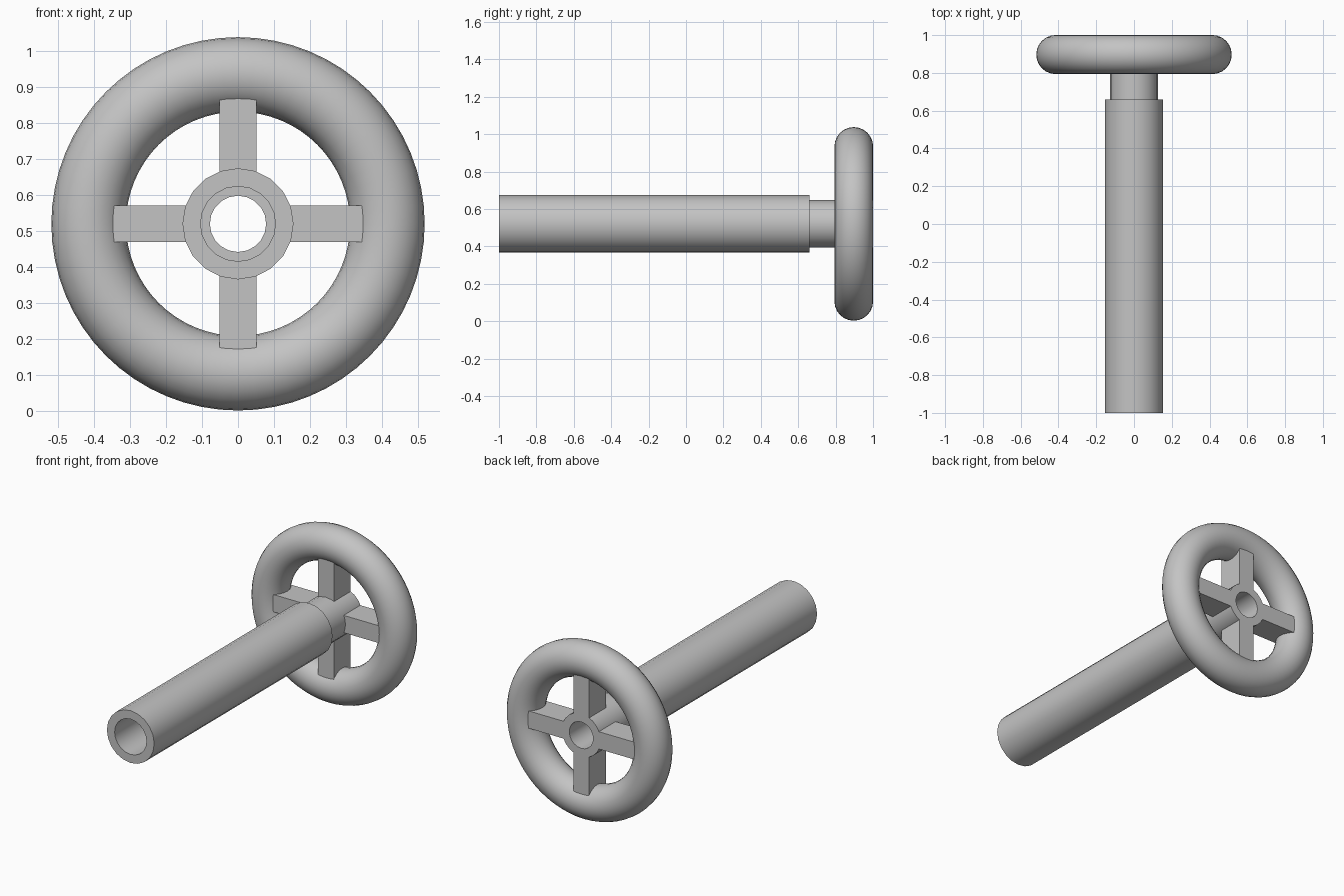
import bpy
import bmesh
import math
from mathutils import Matrix, Vector

default = bpy.data.objects.get("Cube")
if default:
    bpy.data.objects.remove(default, do_unlink=True)

AXIS_Z = 0.52      # height of the shaft axis
WHEEL_Y = 0.897    # centre plane of the wheel
SPOKE_HALF = 0.078

grey = bpy.data.materials.new("plain grey")
grey.use_nodes = True
grey.diffuse_color = (0.55, 0.55, 0.55, 1)
grey.node_tree.nodes["Principled BSDF"].inputs["Base Color"].default_value = (0.55, 0.55, 0.55, 1)


def lathe(name, profile, sides):
    """Spin a closed (radius, y) profile around the shaft axis."""
    bm = bmesh.new()
    rings = []
    for i in range(sides):
        a = 2 * math.pi * i / sides
        rings.append([bm.verts.new((r * math.cos(a), y, AXIS_Z + r * math.sin(a)))
                      for r, y in profile])
    n = len(profile)
    for i in range(sides):
        here, after = rings[i], rings[(i + 1) % sides]
        for j in range(n):
            k = (j + 1) % n
            bm.faces.new((here[j], here[k], after[k], after[j]))
    return finish(name, bm)


def finish(name, bm, smooth=True):
    bmesh.ops.recalc_face_normals(bm, faces=bm.faces)
    mesh = bpy.data.meshes.new(name)
    bm.to_mesh(mesh)
    bm.free()
    mesh.materials.append(grey)
    ob = bpy.data.objects.new(name, mesh)
    bpy.context.collection.objects.link(ob)
    if smooth:
        bpy.ops.object.select_all(action='DESELECT')
        ob.select_set(True)
        bpy.context.view_layer.objects.active = ob
        bpy.ops.object.shade_smooth_by_angle(angle=math.radians(35))
    return ob


def tube(name, outer, inner, y0, y1):
    return lathe(name, [(outer, y0), (outer, y1), (inner, y1), (inner, y0)], 20)


# Hollow shaft and the narrower hub that carries the wheel
tube("shaft", 0.154, 0.104, -1.0, 0.66)
tube("hub", 0.127, 0.078, 0.66, WHEEL_Y + SPOKE_HALF)

# Round wheel rim
section = [(0.414 + 0.1035 * math.cos(math.tau * i / 24),
            WHEEL_Y + 0.1035 * math.sin(math.tau * i / 24)) for i in range(24)]
lathe("rim", section, 64)

# Four square spokes from the hub wall into the rim
for i, side in enumerate(("left", "top", "right", "bottom")):
    bm = bmesh.new()
    bmesh.ops.create_cube(bm, size=1)
    bmesh.ops.scale(bm, verts=bm.verts, vec=(0.29, 2 * SPOKE_HALF, 0.102))
    bmesh.ops.translate(bm, verts=bm.verts, vec=(0.255, 0, 0))
    bmesh.ops.transform(bm, verts=bm.verts, matrix=Matrix.Rotation(-i * math.pi / 2, 4, 'Y'))
    bmesh.ops.translate(bm, verts=bm.verts, vec=Vector((0, WHEEL_Y, AXIS_Z)))
    finish(side + "_spoke", bm, smooth=False)
